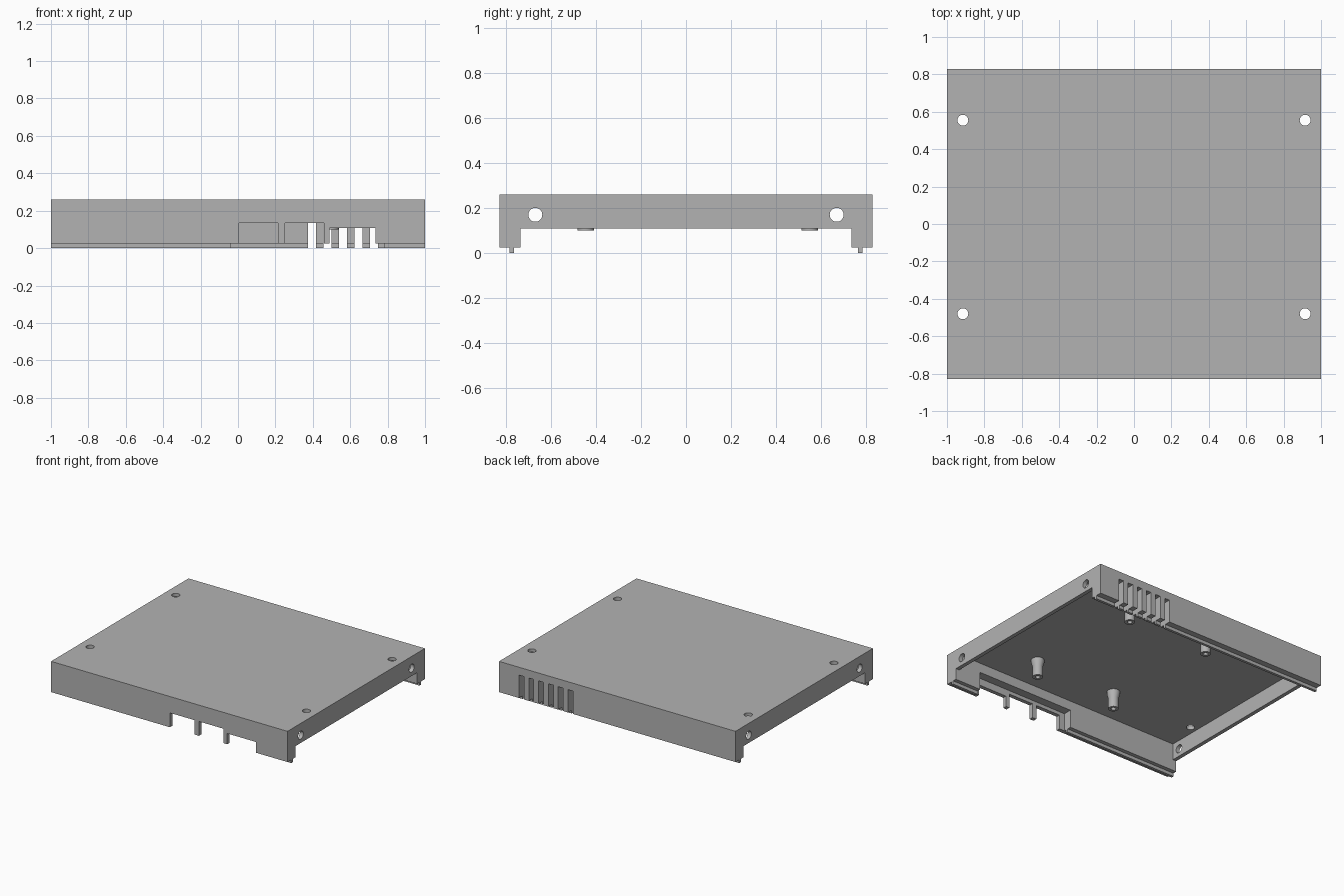
import bpy, bmesh
from mathutils import Matrix, Vector

cube = bpy.data.objects.get("Cube")
if cube:
    bpy.data.objects.remove(cube, do_unlink=True)

grey = bpy.data.materials.new("light_grey")
grey.use_nodes = True
colour = (0.45, 0.45, 0.45, 1)
grey.diffuse_color = colour
grey.node_tree.nodes["Principled BSDF"].inputs["Base Color"].default_value = colour


def make(name, bm):
    bmesh.ops.recalc_face_normals(bm, faces=bm.faces[:])
    mesh = bpy.data.meshes.new(name)
    bm.to_mesh(mesh)
    bm.free()
    mesh.materials.append(grey)
    ob = bpy.data.objects.new(name, mesh)
    bpy.context.collection.objects.link(ob)
    return ob


def box(x0, x1, y0, y1, z0, z1):
    bm = bmesh.new()
    size = Vector((x1 - x0, y1 - y0, z1 - z0))
    centre = Vector((x0 + x1, y0 + y1, z0 + z1)) / 2
    bmesh.ops.create_cube(bm, size=1, matrix=Matrix.Translation(centre) @ Matrix.Diagonal(size).to_4x4())
    return make("cutter", bm)


def rod(centre, radius, depth, axis="Z"):
    bm = bmesh.new()
    turn = Matrix.Rotation(1.570796, 4, "Y") if axis == "X" else Matrix.Identity(4)
    bmesh.ops.create_cone(bm, cap_ends=True, segments=32, radius1=radius, radius2=radius,
                          depth=depth, matrix=Matrix.Translation(centre) @ turn)
    return make("cutter", bm)


def cut(target, cutter):
    cutter.hide_render = True
    mod = target.modifiers.new("cut", "BOOLEAN")
    mod.operation, mod.solver, mod.object = "DIFFERENCE", "EXACT", cutter
    bpy.context.view_layer.objects.active = target
    bpy.ops.object.modifier_apply(modifier=mod.name)
    bpy.data.objects.remove(cutter, do_unlink=True)


def smooth(ob):
    bpy.ops.object.select_all(action="DESELECT")
    ob.select_set(True)
    bpy.context.view_layer.objects.active = ob
    bpy.ops.object.shade_smooth_by_angle(angle=0.5)


# Cover: end profile with rails and locating lips, extruded along x
half = [(0.83, 0.26), (0.83, 0.025), (0.785, 0.025), (0.785, 0),
        (0.765, 0), (0.765, 0.025), (0.735, 0.025), (0.735, 0.11)]
profile = half + [(-y, z) for y, z in reversed(half)]
bm = bmesh.new()
face = bm.faces.new([bm.verts.new((-1, y, z)) for y, z in profile])
ext = bmesh.ops.extrude_face_region(bm, geom=[face])
bmesh.ops.translate(bm, vec=(2, 0, 0), verts=[v for v in ext["geom"] if isinstance(v, bmesh.types.BMVert)])
cover = make("top_cover", bm)

# Interior cavity
cut(cover, box(-0.97, 0.97, -0.735, 0.735, -0.1, 0.235))

# Connector pocket behind the front wall, then its three openings
cut(cover, box(-0.04, 0.78, -0.8, -0.7, -0.1, 0.162))
for x0, x1, top in [(0.005, 0.215, 0.135), (0.25, 0.46, 0.135), (0.49, 0.735, 0.107)]:
    cut(cover, box(x0, x1, -0.9, -0.7, -0.1, top))

# Rear ventilation slots
for i in range(6):
    x = 0.375 + i * 0.083
    cut(cover, box(x, x + 0.042, 0.7, 0.9, -0.1, 0.2))

# Screw holes in the roof and the side walls
for side in (-1, 1):
    for y in (-0.48, 0.555):
        cut(cover, rod((side * 0.915, y, 0.25), 0.029, 0.1))
    for y in (-0.67, 0.67):
        cut(cover, rod((side, y, 0.17), 0.031, 0.2, "X"))
smooth(cover)

# Hollow standoffs with a flared base, lathed from a section
section = [(0.017, 0.225), (0.017, 0.1), (0.036, 0.1), (0.036, 0.18), (0.046, 0.215), (0.046, 0.24)]
for i, (x, y) in enumerate([(0.5, -0.446), (-0.187, -0.446), (0.5, 0.55), (-0.187, 0.55)]):
    bm = bmesh.new()
    pts = [(0, 0.225)] + section
    verts = [bm.verts.new((x + r, y, z)) for r, z in pts]
    edges = [bm.edges.new(pair) for pair in zip(verts, verts[1:])]
    bmesh.ops.spin(bm, geom=verts + edges, cent=(x, y, 0), axis=(0, 0, 1), angle=6.2831853, steps=32)
    bmesh.ops.remove_doubles(bm, verts=bm.verts[:], dist=0.0005)
    smooth(make(f"standoff_{i + 1}", bm))
